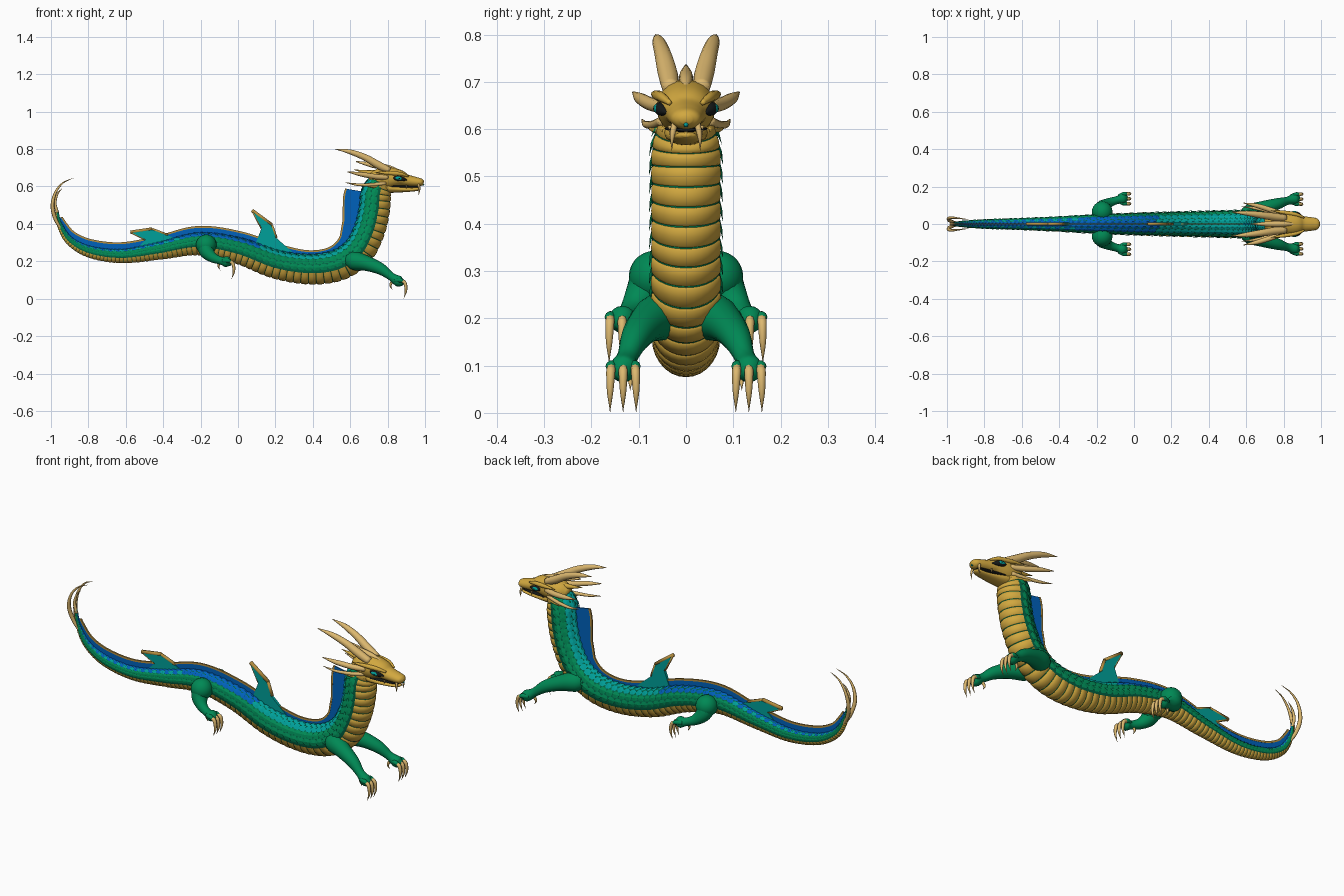
import bpy
from math import sin, cos, pi, radians
from mathutils import Vector

if "Cube" in bpy.data.objects:
    bpy.data.objects.remove(bpy.data.objects["Cube"])


def material(name, rgb):
    m = bpy.data.materials.new(name)
    m.use_nodes = True
    m.diffuse_color = (*rgb, 1)
    m.node_tree.nodes["Principled BSDF"].inputs["Base Color"].default_value = (*rgb, 1)
    return m


GREEN = material("green scales", (0.0, 0.25, 0.09))
DARK = material("deep green skin", (0.0, 0.12, 0.055))
TEAL = material("teal back", (0.0, 0.35, 0.32))
BLUE = material("blue back", (0.0, 0.12, 0.50))
GOLD = material("gold belly", (0.64, 0.39, 0.05))
HORN = material("pale horn", (0.72, 0.48, 0.16))
EDGE = material("bronze fin edge", (0.46, 0.27, 0.05))
BLACK = material("black", (0.008, 0.01, 0.01))


def make(name, verts, faces, mats, pick=None, smooth=True):
    me = bpy.data.meshes.new(name)
    me.from_pydata([tuple(v) for v in verts], [], faces)
    for m in mats:
        me.materials.append(m)
    for p in me.polygons:
        p.use_smooth = smooth
        if pick:
            p.material_index = pick(p.index)
    ob = bpy.data.objects.new(name, me)
    bpy.context.collection.objects.link(ob)
    return ob


def spline(pts, u):
    """Catmull-Rom through tuples of any length."""
    n = len(pts) - 1
    i = min(int(max(u, 0)), n - 1)
    t = u - i
    b, c = pts[i], pts[i + 1]
    a = pts[i - 1] if i else [2 * p - q for p, q in zip(b, c)]
    d = pts[i + 2] if i + 2 <= n else [2 * q - p for p, q in zip(b, c)]
    return [0.5 * (2 * q + (r - p) * t + (2 * p - 5 * q + 4 * r - s) * t * t
                   + (3 * q - p - 3 * r + s) * t ** 3) for p, q, r, s in zip(a, b, c, d)]


def loft(name, pts, mat, sides=12, sub=5, flip=1):
    """Smooth tube through (x, y, z, half width, half height) stations."""
    n = (len(pts) - 1) * sub
    rows = [spline(pts, i / sub) for i in range(n + 1)]
    pos = [Vector((r[0], r[1] * flip, r[2])) for r in rows]
    verts, faces = [], []
    for i, r in enumerate(rows):
        t = (pos[min(i + 1, n)] - pos[max(i - 1, 0)]).normalized()
        side = Vector((0, 1, 0))
        side = (side - t * side.dot(t)).normalized()
        up = side.cross(t)
        for k in range(sides):
            a = 2 * pi * k / sides
            verts.append(pos[i] + side * cos(a) * max(r[3], .0005) + up * sin(a) * max(r[-1], .0005))
    for i in range(n):
        for k in range(sides):
            j = (k + 1) % sides
            faces.append((i * sides + k, i * sides + j, i * sides + j + sides, i * sides + k + sides))
    faces += [tuple(range(sides))[::-1], tuple(range(n * sides, (n + 1) * sides))]
    return make(name, verts, faces, [mat])


def pair(name, pts, mat, **kw):
    for label, f in (("left", 1), ("right", -1)):
        loft(label + "_" + name, pts, mat, flip=f, **kw)


# Spine from tail to head: x, z, radius, fin height
SPINE = [(-.97, .48, .007, .0), (-.955, .40, .014, .014), (-.90, .31, .022, .025), (-.79, .25, .030, .030),
         (-.62, .228, .036, .030), (-.42, .256, .045, .028), (-.21, .293, .058, .030), (0, .258, .067, .028),
         (.2, .185, .073, .028), (.38, .158, .077, .016), (.53, .178, .080, .020), (.64, .25, .081, .04),
         (.70, .36, .080, .064), (.728, .47, .079, .083), (.738, .565, .077, .08), (.76, .63, .058, .03)]
N = len(SPINE) - 1


def surf(u, ang, lift=0.0, extra=0.0):
    """Point on the body; ang is measured from the back. The neck is rounder than the tail."""
    x, z, r, h = spline(SPINE, u)
    p, q = spline(SPINE, max(u - .02, 0)), spline(SPINE, min(u + .02, N))
    t = Vector((q[0] - p[0], 0, q[1] - p[1])).normalized()
    nrm = Vector((-t.z, 0, t.x))
    rr = r * (1 + lift)
    wide = .80 + .12 * u / N
    return Vector((x, 0, z)) + nrm * (cos(ang) * rr + extra) + Vector((0, sin(ang) * rr * wide, 0))


def walk(spacing):
    """Step along the spine with spacing relative to radius; gives (u, du)."""
    u = .15
    while u < N - .3:
        p, q = spline(SPINE, u), spline(SPINE, u + .02)
        speed = ((q[0] - p[0]) ** 2 + (q[1] - p[1]) ** 2) ** .5 / .02
        du = (spacing * p[2] + .006) / speed
        yield u, du
        u += du


# Body skin: dark between the scales, green between the belly plates
ROWS, SEG = 150, 20
verts = [surf(N * i / ROWS, 2 * pi * k / SEG) for i in range(ROWS + 1) for k in range(SEG)]
faces = [(i * SEG + k, i * SEG + (k + 1) % SEG, (i + 1) * SEG + (k + 1) % SEG, (i + 1) * SEG + k)
         for i in range(ROWS) for k in range(SEG)]
faces += [tuple(range(SEG))[::-1], tuple(range(ROWS * SEG, ROWS * SEG + SEG))]
make("body", verts, faces, [GREEN, DARK], lambda i: 0 if 5 < i % SEG < 14 else 1)

# Overlapping belly plates
verts, faces = [], []
for u, du in walk(.42):
    base = len(verts)
    for f, lift in ((0, .0), (.08, .045), (.5, .065), (.86, .05), (.93, .0)):
        for k in range(13):
            verts.append(surf(u + f * du, radians(105 + 12.5 * k), lift))
    for i in range(4):
        for k in range(12):
            a = base + i * 13 + k
            faces.append((a, a + 1, a + 14, a + 13))
make("belly_plates", verts, faces, [GOLD])


# Staggered scales: blue and teal on the back, green on the flanks
def scale_tint(x, ring, row):
    if ring > 2:
        return 0
    if x > .1:
        return 1
    if ring < 1 or x > -.3:
        return 2
    return 1 if row % 2 else 2


verts, faces, tint = [], [], []
SHAPE = ((.95, 0, -.01), (.4, 1, .0), (-.45, .9, .065), (-1, 0, .10), (-.45, -.9, .065), (.4, -1, .0))
for row, (u, du) in enumerate(walk(.46)):
    for col in range(-4, 4):
        ang = radians(24 * (col + .5))
        mid = u + (du * .5 if col % 2 else 0)
        c = scale_tint(spline(SPINE, u)[0], abs(col + .5), row)
        b = len(verts)
        verts.append(surf(mid, ang, .075))
        for s, w, lift in SHAPE:
            verts.append(surf(mid + s * du * .66, ang + w * radians(12.5), lift))
        for k in range(6):
            faces.append((b, b + 1 + (k + 1) % 6, b + 1 + k))
            tint.append(c)
make("scales", verts, faces, [GREEN, TEAL, BLUE], lambda i: tint[i], smooth=False)


# Back fin with a bronze rim
def ribbon(name, low, high, thick, mat):
    verts, faces, n = [], [], 140
    for i in range(n + 1):
        u = .6 + (N - 1.65) * i / n
        h = spline(SPINE, u)[3]
        for e, y in ((low(h), -1), (high(h), -1), (high(h), 1), (low(h), 1)):
            verts.append(surf(u, 0, 0, e) + Vector((0, y * thick, 0)))
    for i in range(n):
        for k in range(4):
            a, b = i * 4 + k, i * 4 + (k + 1) % 4
            faces.append((a, b, b + 4, a + 4))
    faces += [(3, 2, 1, 0), tuple(range(n * 4, n * 4 + 4))]
    make(name, verts, faces, [mat], smooth=False)


ribbon("back_fin", lambda h: -.01, lambda h: h, .003, BLUE)
ribbon("back_fin_rim", lambda h: h - .002, lambda h: h + .008, .004, EDGE)


def plate(name, outline, thick, mat):
    n = len(outline)
    verts = [(x, y, z) for y in (-thick, thick) for x, z in outline]
    faces = [tuple(range(n)), tuple(range(n, 2 * n))[::-1]]
    faces += [(i, i + n, (i + 1) % n + n, (i + 1) % n) for i in range(n)]
    make(name, verts, faces, [mat], smooth=False)


# Tall teal fin spikes with bronze rims along the upper edges
for name, shape in (
        ("middle", [(.085, .27), (.125, .375), (.075, .472), (.18, .395), (.205, .325), (.29, .25)]),
        ("tail", [(-.55, .26), (-.495, .315), (-.575, .355), (-.46, .372), (-.375, .34), (-.29, .30)])):
    plate(name + "_fin_spike", shape, .007, TEAL)
    for (x, z), (v, w), r in zip(shape[1:4], shape[2:5], (.005, .011, .008)):
        loft(name + "_spike_rim", [(x, 0, z, .009, r), (v, 0, w, .009, r)], EDGE, sides=6, sub=1)

# Legs with feet and claws
HIND = [(-.17, .04, .29, .035), (-.17, .07, .28, .045), (-.165, .09, .25, .040), (-.135, .112, .22, .027),
        (-.09, .128, .203, .021), (-.06, .135, .197, .029), (-.035, .137, .188, .012)]
FORE = [(.58, .03, .20, .03), (.62, .055, .203, .05), (.69, .083, .188, .040), (.765, .107, .158, .031),
        (.82, .124, .118, .022), (.86, .133, .093, .029), (.885, .135, .085, .014)]
pair("hind_leg", HIND, GREEN, sides=16)
pair("front_leg", FORE, GREEN, sides=16)
for side, f in (("left", 1), ("right", -1)):
    bpy.ops.mesh.primitive_uv_sphere_add(segments=24, ring_count=14, radius=.055, location=(-.17, f * .066, .288))
    hip = bpy.context.object
    hip.name = side + "_hip"
    hip.data.materials.append(GREEN)
    bpy.ops.object.shade_smooth()
for label, pts in (("hind", HIND), ("front", FORE)):
    x, y, z, r = pts[-2]
    for d in (-.025, 0, .025):
        pair(label + "_toe", [(x - .02, y + d * .5, z + .005, .012), (x + .008, y + d, z + .006, .012),
                              (x + .024, y + d * 1.05, z, .007)], GREEN, sides=10)
        pair(label + "_claw", [(x + .008, y + d, z + .006, .009), (x + .032, y + d * 1.05, z - .008, .0095),
                               (x + .038, y + d * 1.1, z - .05, .0065), (x + .026, y + d * 1.1, z - .091, .0)],
             HORN, sides=8)
    pair(label + "_spur", [(x - .03, y - .01, z + .005, .009), (x - .045, y - .015, z - .02, .006),
                           (x - .035, y - .015, z - .045, .0)], HORN, sides=8)

# Head
loft("skull", [(.70, 0, .635, .025, .03), (.74, 0, .64, .055, .05), (.80, 0, .645, .062, .060),
               (.86, 0, .645, .056, .046), (.90, 0, .633, .043, .033), (.95, 0, .625, .036, .026),
               (.98, 0, .622, .029, .02), (.993, 0, .62, .012, .009)], GOLD, sides=20)
loft("lower_jaw", [(.74, 0, .605, .04, .03), (.80, 0, .592, .046, .026), (.86, 0, .585, .038, .017),
                   (.92, 0, .583, .029, .011), (.96, 0, .586, .023, .009), (.975, 0, .588, .008, .004)],
     GOLD, sides=16)
loft("mouth", [(.82, 0, .601, .047, .006), (.88, 0, .600, .040, .006), (.94, 0, .599, .029, .005),
               (.965, 0, .599, .02, .004)], BLACK, sides=12)
loft("nose_bead", [(.986, 0, .610, .003), (.992, 0, .609, .005), (.996, 0, .608, .001)], TEAL, sides=8)
pair("fang", [(.965, .024, .612, .007), (.970, .029, .585, .005), (.966, .030, .555, .0)], HORN, sides=8)
pair("jaw_tooth", [(.90, .034, .608, .005), (.90, .034, .588, .0)], HORN, sides=6)
pair("eye_rim", [(.824, .052, .648, .003), (.845, .054, .645, .013, .022), (.874, .051, .641, .013, .020),
                 (.902, .041, .635, .003)], BLACK, sides=12)
pair("eye", [(.834, .057, .648, .002), (.849, .060, .645, .009, .014), (.870, .056, .642, .010, .013),
             (.886, .049, .638, .002)], TEAL, sides=12)
pair("pupil", [(.856, .066, .644, .001), (.862, .067, .643, .003, .010), (.868, .065, .642, .001)], BLACK, sides=8)
pair("brow", [(.91, .034, .655, .005), (.87, .05, .667, .010), (.82, .059, .671, .011), (.77, .067, .674, .007),
              (.73, .072, .676, .0)], GOLD, sides=10)

# Horns and head spikes
pair("main_horn", [(.81, .032, .685, .018), (.75, .038, .715, .021), (.68, .048, .755, .018),
                   (.60, .058, .785, .013), (.52, .064, .800, .001)], HORN, sides=14)
pair("side_horn", [(.80, .05, .648, .013), (.74, .072, .652, .014), (.66, .097, .665, .012),
                   (.585, .112, .678, .002)], HORN)
pair("cheek_horn", [(.79, .05, .618, .010), (.72, .068, .610, .009), (.64, .085, .610, .007),
                    (.575, .093, .621, .001)], HORN)
pair("jaw_spike", [(.79, .045, .600, .008), (.74, .062, .598, .007), (.70, .074, .602, .005), (.67, .080, .610, .001)],
     GOLD, sides=10)
loft("crest_spike", [(.86, 0, .685, .006), (.80, 0, .702, .014), (.72, 0, .714, .014), (.63, 0, .734, .003)], HORN)
loft("nape_spike", [(.76, 0, .675, .014), (.70, 0, .675, .012), (.62, 0, .69, .001)], GOLD)

# Tail whiskers
pair("tail_whisker", [(-.945, .004, .37, .007), (-.978, .014, .43, .010), (-.992, .028, .50, .010),
                      (-.975, .034, .57, .007), (-.935, .03, .62, .004), (-.88, .024, .645, .0005)], HORN, sides=8)
loft("tail_tip_whisker", [(-.965, 0, .46, .008), (-.978, 0, .51, .008), (-.965, 0, .56, .005),
                          (-.94, 0, .59, .0005)], HORN, sides=8)
